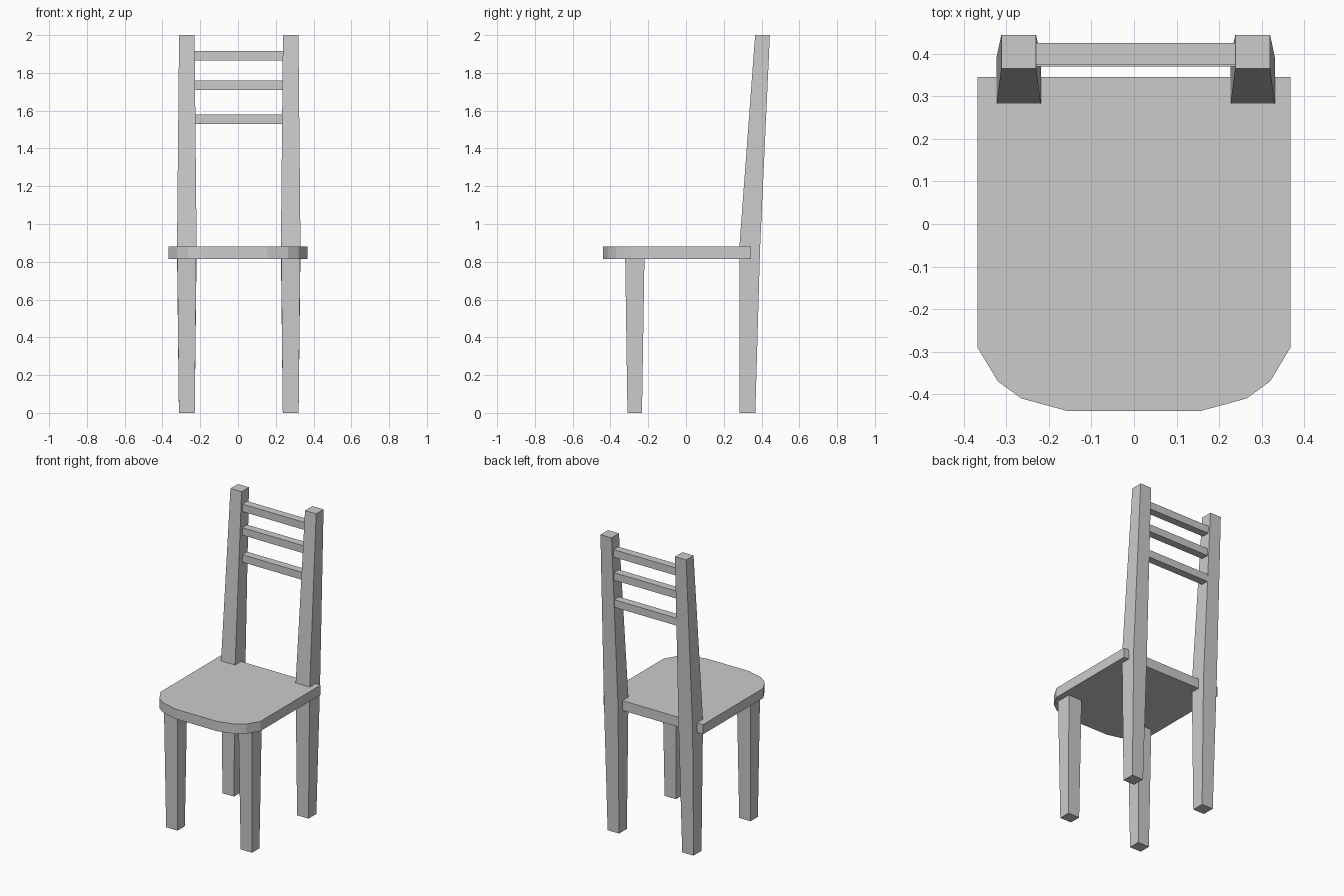
import bpy

if "Cube" in bpy.data.objects:
    bpy.data.objects.remove(bpy.data.objects["Cube"])


def make_object(name, verts, faces):
    mesh = bpy.data.meshes.new(name)
    mesh.from_pydata(verts, [], faces)
    mesh.update()
    obj = bpy.data.objects.new(name, mesh)
    bpy.context.collection.objects.link(obj)
    return obj


def loft(name, rings):
    """Closed solid through rings of points, listed bottom to top, counter-clockwise."""
    n = len(rings[0])
    verts = [p for ring in rings for p in ring]
    faces = [list(range(n))[::-1], list(range(len(verts) - n, len(verts)))]
    for r in range(len(rings) - 1):
        for i in range(n):
            j = (i + 1) % n
            faces.append((r * n + i, r * n + j, (r + 1) * n + j, (r + 1) * n + i))
    return make_object(name, verts, faces)


def rect(x0, x1, y0, y1, z):
    return [(x0, y0, z), (x1, y0, z), (x1, y1, z), (x0, y1, z)]


# Seat: straight back, faceted rounded front
right_edge = [(0.155, -0.44), (0.265, -0.41), (0.32, -0.37), (0.368, -0.29), (0.368, 0.345)]
outline = right_edge + [(-x, y) for x, y in reversed(right_edge)]
loft("seat", [[(x, y, z) for x, y in outline] for z in (0.815, 0.88)])

for side, cx in (("left", -0.271), ("right", 0.279)):
    # Front leg, tapering to the floor
    loft(f"front_leg_{side}", [
        rect(cx - 0.042, cx + 0.042, -0.31, -0.233, 0.0),
        rect(cx - 0.05, cx + 0.05, -0.322, -0.22, 0.82),
    ])
    # Back post: rear leg and leaning upright in one piece
    loft(f"back_post_{side}", [
        rect(cx - 0.042, cx + 0.042, 0.284, 0.367, 0.0),
        rect(cx - 0.052, cx + 0.052, 0.282, 0.392, 0.87),
        rect(cx - 0.041, cx + 0.041, 0.366, 0.444, 2.0),
    ])

# Backrest rails
for i, (z, y) in enumerate(((1.555, 0.37), (1.735, 0.37), (1.89, 0.374)), 1):
    loft(f"back_rail_{i}", [
        rect(-0.24, 0.25, y, y + 0.051, z - 0.025),
        rect(-0.24, 0.25, y, y + 0.051, z + 0.025),
    ])
